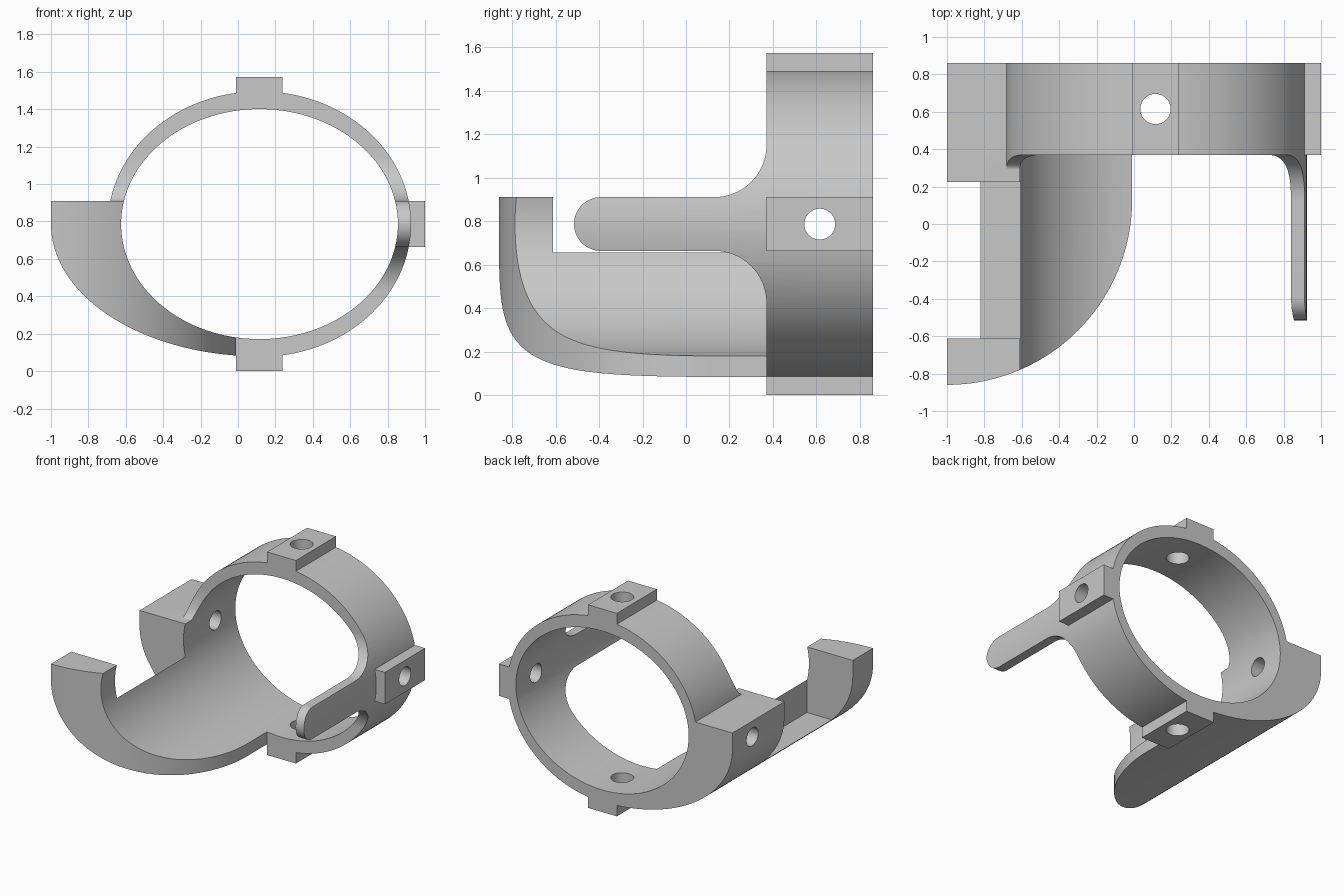
import bpy, bmesh
from math import sin, cos, pi

if "Cube" in bpy.data.objects:
    bpy.data.objects.remove(bpy.data.objects["Cube"], do_unlink=True)

grey = bpy.data.materials.new("plain grey")
grey.use_nodes = True
grey.diffuse_color = (0.58, 0.58, 0.58, 1)
grey.node_tree.nodes["Principled BSDF"].inputs["Base Color"].default_value = grey.diffuse_color

CX, CZ = 0.115, 0.786           # bore centre
FRONT, BACK = 0.37, 0.86        # collar depth
LOW, HIGH = 0.663, 0.91         # height of the side tabs
MID = (FRONT + BACK) / 2


def arc(cx, cy, rx, ry, a, b, n=32):
    """Points along an elliptical arc, in turns of pi."""
    return [(cx + rx * cos(pi * (a + (b - a) * i / n)),
             cy + ry * sin(pi * (a + (b - a) * i / n))) for i in range(n + 1)]


def prism(name, outline, axis, lo, hi):
    """Extrude a closed outline along an axis."""
    place = {"x": lambda u, v, t: (t, u, v),
             "y": lambda u, v, t: (u, t, v),
             "z": lambda u, v, t: (u, v, t)}[axis]
    bm = bmesh.new()
    ends = [[bm.verts.new(place(u, v, t)) for u, v in outline] for t in (lo, hi)]
    for ring in ends:
        bm.faces.new(ring)
    n = len(outline)
    for i in range(n):
        j = (i + 1) % n
        bm.faces.new((ends[0][i], ends[0][j], ends[1][j], ends[1][i]))
    bmesh.ops.recalc_face_normals(bm, faces=bm.faces)
    mesh = bpy.data.meshes.new(name)
    bm.to_mesh(mesh)
    bm.free()
    mesh.materials.append(grey)
    obj = bpy.data.objects.new(name, mesh)
    bpy.context.collection.objects.link(obj)
    return obj


def box(name, x0, x1, y0, y1, z0, z1):
    return prism(name, [(x0, y0), (x1, y0), (x1, y1), (x0, y1)], "z", z0, z1)


def ellipse(rx, rz):
    return arc(CX, CZ, rx, rz, 0, 2, 128)[:-1]


def combine(target, tool, operation):
    """Apply a boolean and discard the tool."""
    mod = target.modifiers.new(operation.lower(), "BOOLEAN")
    mod.object, mod.operation, mod.solver = tool, operation, "EXACT"
    bpy.context.view_layer.objects.active = target
    bpy.ops.object.modifier_apply(modifier=mod.name)
    bpy.data.objects.remove(tool, do_unlink=True)


OUTER = ellipse(0.81, 0.71)

# Collar ring
frame = prism("collar_frame", OUTER, "y", FRONT, BACK)

# Finger on the left side, blended into the ring
R, TIP = 0.24, (HIGH - LOW) / 2
finger_side = ([(0.6, LOW - R)] + arc(FRONT - R, LOW - R, R, R, 0, 0.5)
               + arc(-0.515 + TIP, (LOW + HIGH) / 2, TIP, TIP, 1.5, 0.5)
               + arc(FRONT - R, HIGH + R, R, R, 1.5, 2) + [(0.6, HIGH + R)])
finger = prism("finger", OUTER, "y", -0.7, 0.6)
combine(finger, prism("finger_side", finger_side, "x", 0.4, 1.2), "INTERSECT")

# Small blend on the right side of the ring
blend_side = ([(0.6, 0.8), (0.29, 0.8)]
              + arc(0.29, HIGH + R, 0.08, R, 1.5, 2) + [(0.6, HIGH + R)])
blend = prism("blend", OUTER, "y", 0.1, 0.6)
combine(blend, prism("blend_side", blend_side, "x", -1.2, -0.3), "INTERSECT")

# Trough: widened lower quarter with upright rim, rounded off in plan
section = [(-1, HIGH)] + arc(CX, CZ, 1.115, 0.707, 1, 1.5, 48) + [(CX, HIGH)]
trough = prism("trough", section, "y", -1, 1)
plan = arc(-1, 0.13, 0.99, 0.99, 1.5, 2, 48) + [(-0.01, BACK), (-1.2, BACK), (-1.2, -0.86)]
combine(trough, prism("plan", plan, "z", -0.2, 1.2), "INTERSECT")

for part in (finger, blend, trough):
    combine(frame, part, "UNION")

# Mounting pads at top, bottom and left
for name, size in (("top_pad", (-0.01, 0.237, 1.3, 1.572)),
                   ("bottom_pad", (-0.01, 0.237, 0, 0.3)),
                   ("left_pad", (0.75, 1, LOW, HIGH))):
    x0, x1, z0, z1 = size
    combine(frame, box(name, x0, x1, FRONT, BACK, z0, z1), "UNION")

# Bore, side notch and screw holes
combine(frame, prism("bore", ellipse(0.74, 0.615), "y", -1.2, 1.2), "DIFFERENCE")
combine(frame, box("notch", -1.2, -0.608, -0.612, 0.225, 0.402, 1.3), "DIFFERENCE")
combine(frame, prism("upright_hole", arc(CX, MID, 0.081, 0.081, 0, 2, 48)[:-1],
                     "z", -0.2, 1.8), "DIFFERENCE")
combine(frame, prism("cross_hole", arc(MID, CZ, 0.071, 0.071, 0, 2, 48)[:-1],
                     "x", -1.2, 1.2), "DIFFERENCE")

# Smooth curved walls, crisp edges
bpy.ops.object.select_all(action="DESELECT")
frame.select_set(True)
bpy.context.view_layer.objects.active = frame
bpy.ops.object.shade_smooth_by_angle(angle=pi / 6)
